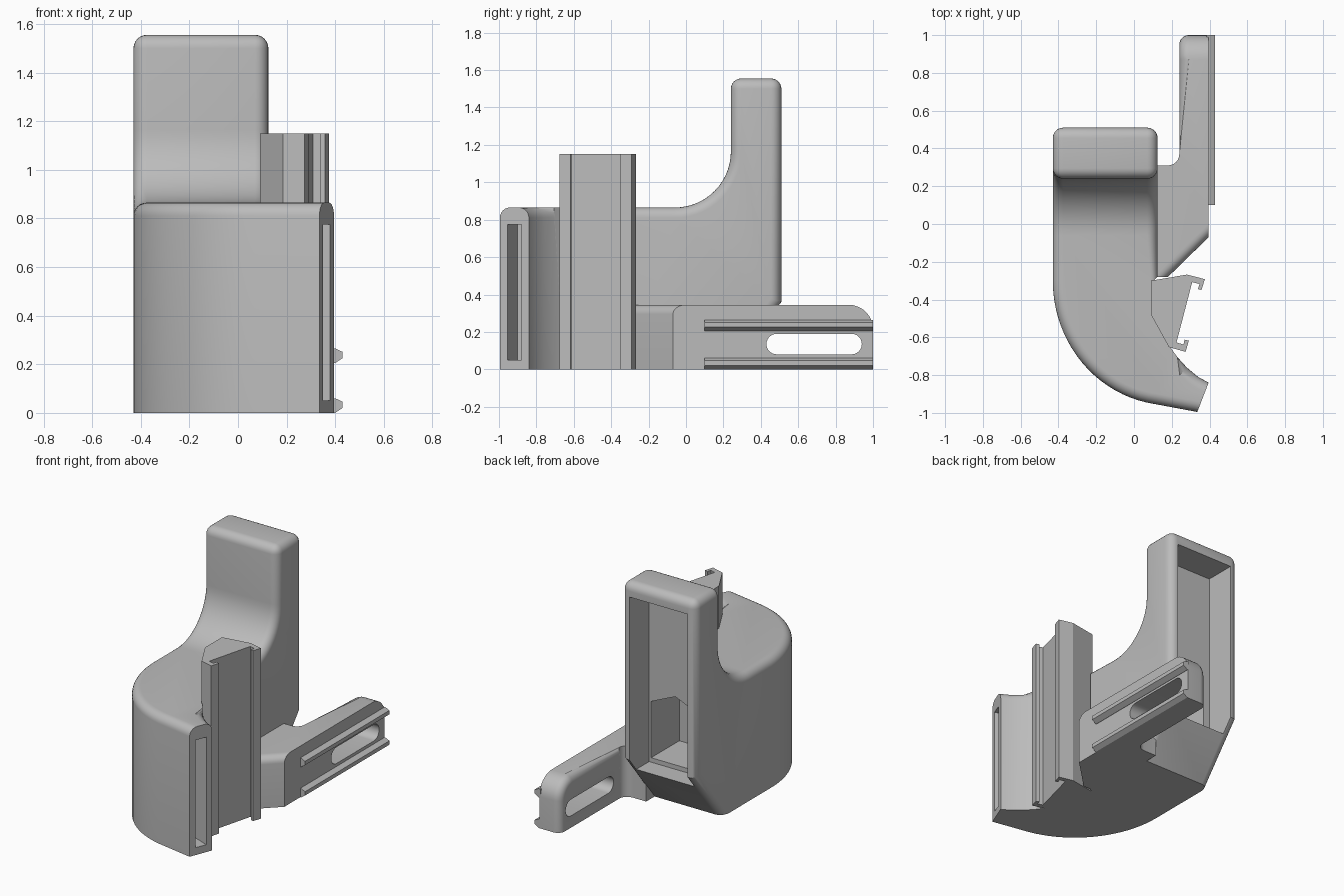
import bpy, bmesh, math
from math import cos, sin, radians
from mathutils import Vector

cube = bpy.data.objects.get("Cube")
if cube:
    bpy.data.objects.remove(cube, do_unlink=True)

grey = bpy.data.materials.new("plain_grey")
grey.use_nodes = True
GREY = (0.5, 0.5, 0.5, 1)
grey.diffuse_color = GREY
grey.node_tree.nodes["Principled BSDF"].inputs["Base Color"].default_value = GREY


def prism(name, points, axis, lo, hi):
    """Extrude a 2D outline along x (points are y, z), y (x, z) or z (x, y)."""
    place = {"x": lambda a, b: (lo, a, b),
             "y": lambda a, b: (a, lo, b),
             "z": lambda a, b: (a, b, lo)}[axis]
    bm = bmesh.new()
    face = bm.faces.new([bm.verts.new(place(*p)) for p in points])
    moved = bmesh.ops.extrude_face_region(bm, geom=[face])["geom"]
    step = Vector([(hi - lo) * (axis == k) for k in "xyz"])
    bmesh.ops.translate(bm, vec=step, verts=[v for v in moved if isinstance(v, bmesh.types.BMVert)])
    bmesh.ops.recalc_face_normals(bm, faces=bm.faces)
    mesh = bpy.data.meshes.new(name)
    bm.to_mesh(mesh)
    bm.free()
    mesh.materials.append(grey)
    obj = bpy.data.objects.new(name, mesh)
    bpy.context.collection.objects.link(obj)
    return obj


def rect(a0, a1, b0, b1):
    return [(a0, b0), (a1, b0), (a1, b1), (a0, b1)]


def arc(cx, cy, rx, ry, start, end, n):
    angles = [radians(start + (end - start) * i / n) for i in range(n + 1)]
    return [(cx + rx * cos(t), cy + ry * sin(t)) for t in angles]


def select(obj):
    bpy.ops.object.select_all(action="DESELECT")
    obj.select_set(True)
    bpy.context.view_layer.objects.active = obj


def boolean(obj, tool, operation):
    """Apply a boolean and throw the tool away."""
    mod = obj.modifiers.new("bool", "BOOLEAN")
    mod.object, mod.operation, mod.solver = tool, operation, "EXACT"
    select(obj)
    bpy.ops.object.modifier_apply(modifier=mod.name)
    bpy.data.objects.remove(tool, do_unlink=True)


def round_edges(obj, rule, radius, segments=6):
    """Round the edges for which rule(edge, midpoint, direction) holds."""
    bm = bmesh.new()
    bm.from_mesh(obj.data)
    edges = []
    for e in bm.edges:
        a, b = (v.co for v in e.verts)
        if len(e.link_faces) == 2 and rule(e, (a + b) / 2, (b - a).normalized()):
            edges.append(e)
    bmesh.ops.bevel(bm, geom=edges, offset=radius, offset_type="OFFSET", segments=segments,
                    profile=0.5, affect="EDGES", clamp_overlap=False)
    bm.to_mesh(obj.data)
    bm.free()


def smooth(obj):
    select(obj)
    bpy.ops.object.shade_smooth_by_angle(angle=radians(28))


# Body: curved plan crossed with the side profile
plan = [(0.125, 0.7), (-0.43, 0.7)]
plan += arc(0.2, -0.3, 0.63, 0.66, 180, 262, 20)
plan += [(0.335, -0.995), (0.395, -0.84), (0.34, -0.81), (0.28, -0.76), (0.23, -0.705),
         (0.19, -0.65), (0.09, -0.48), (0.09, -0.31), (0.125, -0.28)]
body = prism("body", plan, "z", -0.1, 1.7)
side = [(-1.1, 0), (0.22, 0), (0.51, 0.36), (0.51, 1.555), (0.24, 1.555)]
side += arc(-0.06, 1.165, 0.3, 0.3, 0, -90, 14) + [(-1.1, 0.865)]
boolean(body, prism("side_profile", side, "x", -1, 1), "INTERSECT")


def body_edge(e, mid, d):
    if not e.is_convex or e.calc_face_angle(0) < radians(50) or mid.z < 0.01:
        return False
    if abs(d.z) > 0.99 and mid.y < 0.2:
        return False
    if mid.x > 0.38 or (mid.x > 0.3 and abs(d.y) > 0.85):
        return False
    return not (mid.x > 0.08 and -0.68 < mid.y < -0.27)


round_edges(body, body_edge, 0.055)

# Hollow back, deeper lower pocket with a peaked roof, slot in the hook end
boolean(body, prism("back_cut", rect(-0.37, 0.065, 0.27, 1.46), "y", 0.3, 0.7), "DIFFERENCE")
pocket = [(-0.32, 0.3), (0.05, 0.3), (0.05, 0.68), (-0.13, 0.76), (-0.32, 0.68)]
boolean(body, prism("pocket_cut", pocket, "y", 0.0, 0.35), "DIFFERENCE")
end = Vector((0.365, -0.9175))
along = Vector((0.06, 0.155)).normalized()
out = Vector((along.y, -along.x))
slot = [end + along * a + out * b for a, b in rect(-0.04, 0.04, -0.15, 0.05)]
boolean(body, prism("slot_cut", slot, "z", 0.05, 0.775), "DIFFERENCE")
smooth(body)

# Tall upright rail with two hooked lips
rail = [(0.09, -0.3), (0.28, -0.268), (0.375, -0.292), (0.357, -0.35), (0.338, -0.344),
        (0.347, -0.318), (0.308, -0.308), (0.225, -0.627), (0.262, -0.638), (0.268, -0.612),
        (0.29, -0.618), (0.273, -0.677), (0.185, -0.652), (0.09, -0.48)]
prism("upright_rail", rail, "z", 0, 1.15)

# Side arm reaching backwards
arm_plan = [(0.08, -0.28), (0.18, -0.28), (0.395, -0.07), (0.395, 1.0), (0.24, 1.0)]
arm_plan += arc(0.18, 0.37, 0.06, 0.06, 0, -90, 6) + [(0.08, 0.31)]
arm = prism("side_arm", arm_plan, "z", 0, 0.345)
round_edges(arm, lambda e, m, d: m.y > 0.99 and m.z > 0.34, 0.13, 8)
round_edges(arm, lambda e, m, d: (m.x < 0.245 and m.y > 0.38 and m.z > 0.1
                                  and e.calc_face_angle(0) > 1)
            or (m.z > 0.34 and d.x * d.y > 0.4 and m.y < 0), 0.05)
stadium = arc(0.885, 0.135, 0.055, 0.055, -90, 90, 12) + arc(0.485, 0.135, 0.055, 0.055, 90, 270, 12)
boolean(arm, prism("arm_slot_cut", stadium, "x", 0.1, 0.5), "DIFFERENCE")
smooth(arm)

# Two guide strips on the arm's outer face
for name, z in (("lower_guide_strip", 0.0), ("upper_guide_strip", 0.205)):
    strip = [(0.385, z), (0.4, z), (0.43, z + 0.02), (0.43, z + 0.046), (0.4, z + 0.06), (0.385, z + 0.06)]
    prism(name, strip, "y", 0.1, 1.0)
